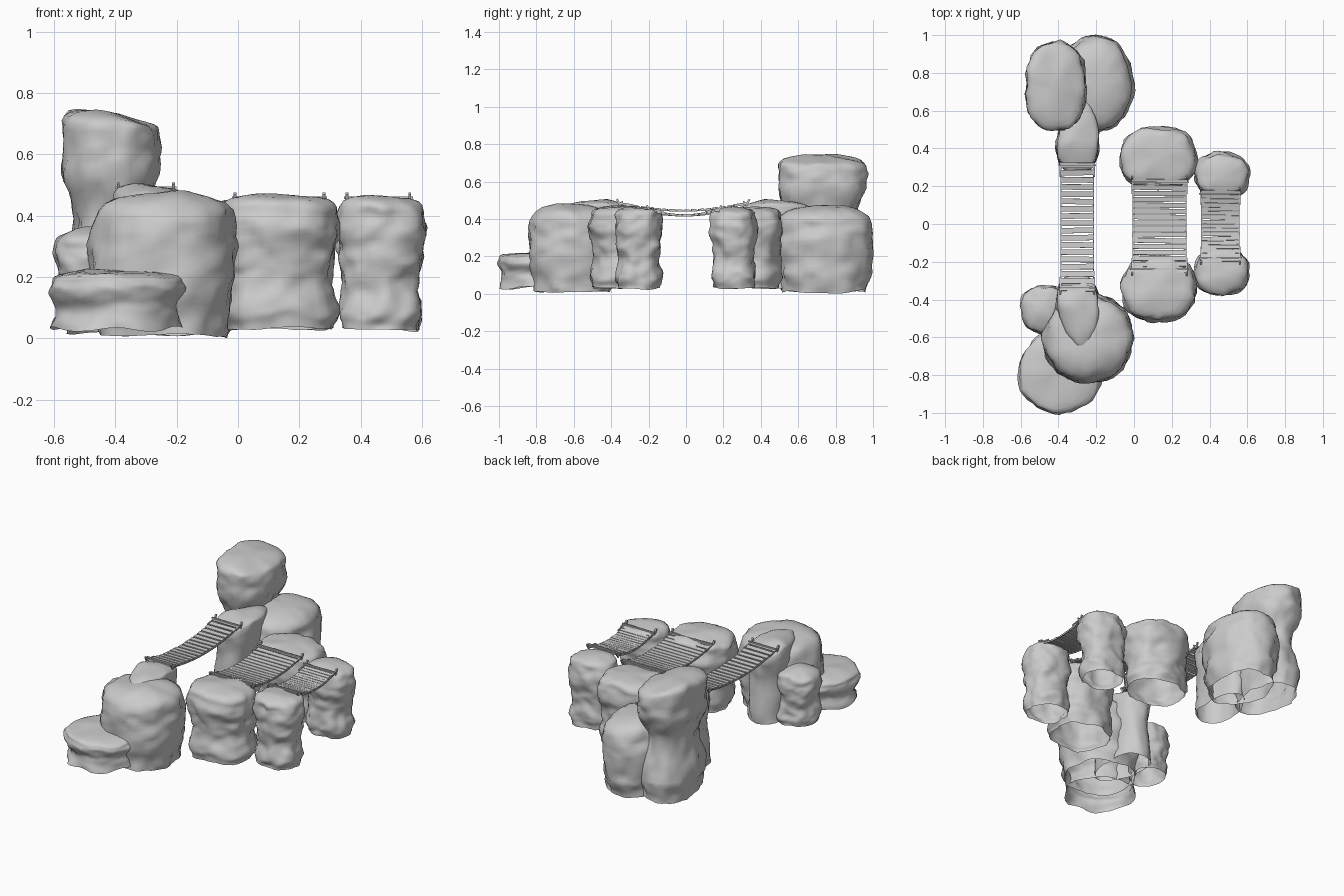
import bpy, bmesh, math, random
from mathutils import Vector, noise

cube = bpy.data.objects.get("Cube")
if cube:
    bpy.data.objects.remove(cube)
random.seed(4)

grey = bpy.data.materials.new("stone grey")
grey.use_nodes = True
GREY = (0.6, 0.6, 0.6, 1)
grey.diffuse_color = GREY
grey.node_tree.nodes["Principled BSDF"].inputs["Base Color"].default_value = GREY


def make_object(name, bm, angle=None):
    mesh = bpy.data.meshes.new(name)
    bm.to_mesh(mesh)
    bm.free()
    mesh.materials.append(grey)
    obj = bpy.data.objects.new(name, mesh)
    bpy.context.collection.objects.link(obj)
    if angle:
        bpy.ops.object.select_all(action='DESELECT')
        obj.select_set(True)
        bpy.context.view_layer.objects.active = obj
        bpy.ops.object.shade_smooth_by_angle(angle=angle)
    return obj


def rock(name, x, y, z, profile, rough=0.016, crown=0.045, power=2.4, lean=0.0):
    """Hollow lofted boulder filling x, y and z ranges; profile lists (height, width scale)."""
    cx, cy = sum(x) / 2, sum(y) / 2
    rx, ry = (x[1] - x[0]) / 2, (y[1] - y[0]) / 2
    shoulder = z[1] - crown
    rings = []
    # sides, between the profile stations
    for (h0, s0), (h1, s1) in zip(profile, profile[1:]):
        for k in range(6):
            t = k / 6
            s = s0 + (s1 - s0) * (t * t * (3 - 2 * t))
            rings.append((z[0] + (shoulder - z[0]) * (h0 + (h1 - h0) * t), s))
    # rounded crown
    last = profile[-1][1]
    for s, h in ((1, 0), (0.96, 0.3), (0.87, 0.55), (0.7, 0.75), (0.45, 0.92), (0.2, 0.99)):
        rings.append((shoulder + crown * h, last * s))
    bm = bmesh.new()
    loops, sides = [], 44
    for h, s in rings:
        loop = []
        for i in range(sides):
            a = math.tau * i / sides
            c, d = math.cos(a), math.sin(a)
            r = (abs(c) ** power + abs(d) ** power) ** (-1 / power) * s
            p = Vector((cx + rx * r * c, cy + ry * r * d, h))
            n = noise.noise(p * 9) + 0.8 * noise.noise(p * 18) + 0.35 * noise.noise(p * 36)
            p += Vector((c, d, 0)) * n * rough * min(1, s * 1.5)
            p.z += noise.noise(p * 8 + Vector((5, 2, 1))) * rough * 0.9
            p.z += lean * (p.x - cx) * max(0, h - shoulder + 0.1) * 10
            loop.append(bm.verts.new(p))
        loops.append(loop)
    for a, b in zip(loops, loops[1:]):
        for i in range(sides):
            j = (i + 1) % sides
            bm.faces.new((a[i], a[j], b[j], b[i]))
    bm.faces.new(loops[-1])
    return make_object(name, bm, math.radians(55))


COLUMN = ((0, 0.86), (0.15, 0.94), (0.4, 0.86), (0.6, 0.9), (0.82, 0.98), (1, 0.93))
BULKY = ((0, 0.84), (0.3, 0.93), (0.7, 0.98), (1, 0.91))
TOWER = ((0, 0.84), (0.2, 0.9), (0.55, 0.70), (0.82, 0.97), (1, 0.95))
SLAB = ((0, 0.92), (0.4, 0.88), (0.8, 0.99), (1, 0.95))

# Large boulders and their neighbours
rock("front_boulder", (-0.49, -0.0), (-0.85, -0.36), (0.01, 0.478), BULKY, crown=0.085, power=2.15)
rock("front_low_rock", (-0.62, -0.17), (-1.01, -0.56), (0.03, 0.225), SLAB, crown=0.03, power=2)
rock("front_small_rock", (-0.6, -0.36), (-0.58, -0.32), (0.03, 0.36), COLUMN)
rock("back_boulder", (-0.40, -0.0), (0.48, 1.01), (0.01, 0.475), BULKY, crown=0.08, power=2.05)
rock("back_tower", (-0.58, -0.25), (0.48, 0.97), (0.02, 0.735), TOWER, crown=0.045, lean=-0.12)


def ramp(name, side):
    """Long tapered outcrop leading from a boulder to the long bridge."""
    obj = rock(name, (-0.42, -0.18), (0.26, 0.67), (0.03, 0.502),
               ((0, 0.97), (0.5, 0.92), (1, 0.96)), rough=0.012, crown=0.03)
    for v in obj.data.vertices:
        far = max(0, (v.co.y - 0.42) / 0.25)
        near = max(0, (0.42 - v.co.y) / 0.16)
        v.co.x = -0.30 + (v.co.x + 0.30) * (1 - 0.4 * far) + 0.03 * far
        if v.co.z > 0.4:
            v.co.z -= 0.03 * near + 0.02 * far
        v.co.y *= side
    if side < 0:
        obj.data.flip_normals()


ramp("back_ramp_rock", 1)
ramp("front_ramp_rock", -1)

# Paired bridge pillars
rock("middle_pillar_front", (-0.07, 0.335), (-0.52, -0.16), (0.03, 0.467), COLUMN)
rock("middle_pillar_back", (-0.08, 0.335), (0.18, 0.52), (0.03, 0.467), COLUMN)
rock("small_pillar_front", (0.32, 0.61), (-0.38, -0.125), (0.03, 0.465), COLUMN)
rock("small_pillar_back", (0.32, 0.61), (0.13, 0.38), (0.03, 0.465), COLUMN)


def add_box(bm, centre, size, spin=0.0, tilt=0.0):
    verts = bmesh.ops.create_cube(bm, size=1)["verts"]
    for v in verts:
        p = Vector((v.co.x * size[0], v.co.y * size[1], v.co.z * size[2]))
        c, s = math.cos(tilt), math.sin(tilt)
        p.y, p.z = p.y * c - p.z * s, p.y * s + p.z * c
        c, s = math.cos(spin), math.sin(spin)
        p.x, p.y = p.x * c - p.y * s, p.x * s + p.y * c
        v.co = p + Vector(centre)


def bridge(name, x0, x1, y0, y1, low, high, count, depth):
    """Gently sagging plank bridge with side ropes, end posts and cross bars."""
    mid, half, xc = (y0 + y1) / 2, (y1 - y0) / 2, (x0 + x1) / 2

    def sag(y):
        return low + (high - low) * abs((y - mid) / half) ** 2

    planks = bmesh.new()
    for i in range(count):
        y = y0 + (y1 - y0) * (i + 0.5) / count
        tilt = math.atan((sag(y + 0.01) - sag(y - 0.01)) / 0.02)
        add_box(planks, (xc, y, sag(y)), (x1 - x0 - random.uniform(0, 0.012), depth, 0.007),
                random.uniform(-0.02, 0.02), tilt)
    make_object(name + "_planks", planks)

    ropes = bmesh.new()
    steps = 14
    for x in (x0 + 0.004, x1 - 0.004):
        for i in range(steps):
            a = y0 + (y1 - y0) * i / steps
            b = y0 + (y1 - y0) * (i + 1) / steps
            rise = sag(b) - sag(a)
            add_box(ropes, (x, (a + b) / 2, (sag(a) + sag(b)) / 2 - 0.006),
                    (0.006, math.hypot(b - a, rise) + 0.002, 0.006), 0, math.atan2(rise, b - a))
    make_object(name + "_ropes", ropes)

    posts = bmesh.new()
    for y, side in ((y0, -1), (y1, 1)):
        for x in (x0, x1):
            add_box(posts, (x, y, high), (0.009, 0.011, 0.04), 0, side * -0.5)
            add_box(posts, (x, y - side * 0.04, high - 0.008), (0.007, 0.08, 0.008), 0, side * 0.15)
        add_box(posts, (xc, y - side * 0.02, high + 0.004), (x1 - x0 + 0.02, 0.008, 0.008))
    make_object(name + "_posts", posts)


bridge("long_bridge", -0.39, -0.21, -0.36, 0.33, 0.448, 0.488, 18, 0.029)
bridge("middle_bridge", -0.01, 0.28, -0.26, 0.24, 0.422, 0.455, 16, 0.026)
bridge("small_bridge", 0.355, 0.56, -0.20, 0.18, 0.422, 0.455, 17, 0.02)
